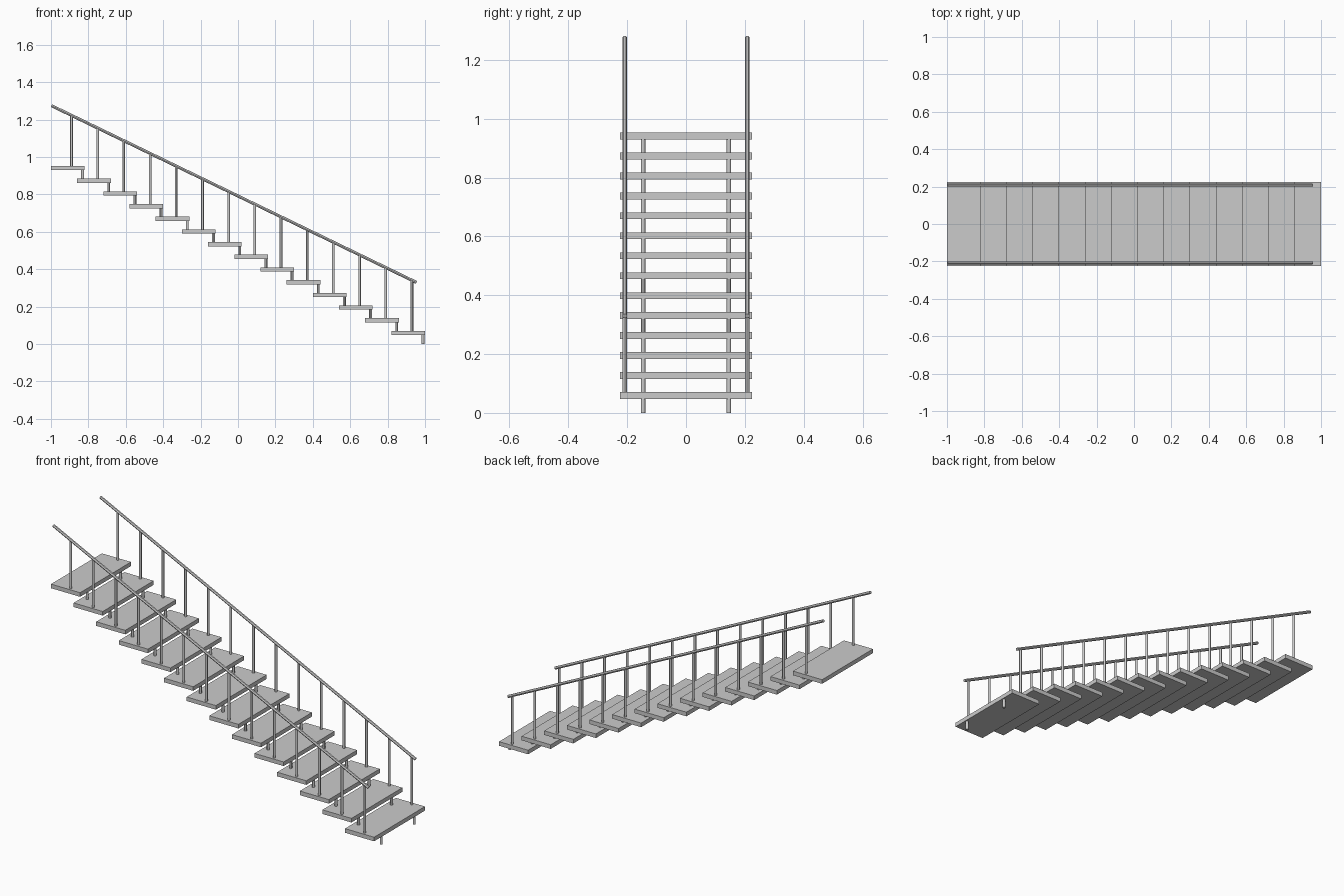
import bpy
from mathutils import Vector

if "Cube" in bpy.data.objects:
    bpy.data.objects.remove(bpy.data.objects["Cube"])

STEPS = 14
RUN, RISE = 0.14, 0.0678
TREAD_T = 0.023
FIRST_TOP = 0.071
SLOPE = -RISE / RUN


def rod(name, a, b, radius, sides=12):
    a, b = Vector(a), Vector(b)
    d = b - a
    bpy.ops.mesh.primitive_cylinder_add(vertices=sides, radius=radius, depth=d.length,
                                        location=(a + b) / 2)
    ob = bpy.context.object
    ob.rotation_euler = d.to_track_quat('Z', 'Y').to_euler()
    ob.name = name
    bpy.ops.object.shade_smooth_by_angle()
    return ob


def rail_z(x):
    return 1.276 + SLOPE * (x + 1)


for i in range(STEPS):
    top = FIRST_TOP + i * RISE
    under = top - TREAD_T
    cx = 0.91 - i * RUN

    # Tread board
    bpy.ops.mesh.primitive_cube_add(size=1, location=(cx, 0, top - TREAD_T / 2))
    tread = bpy.context.object
    tread.name = f"tread_{i + 1}"
    tread.scale = (0.18, 0.45, TREAD_T)

    for side, label in ((-1, "front"), (1, "back")):
        # Short support under the nose of the tread
        base = max(0.0, top - RISE) if i else 0.0
        rod(f"{label}_support_{i + 1}", (cx + 0.079, side * 0.146, base),
            (cx + 0.079, side * 0.146, under), 0.0075)
        # Baluster up to the handrail
        bx = cx + 0.02
        rod(f"{label}_baluster_{i + 1}", (bx, side * 0.208, top),
            (bx, side * 0.208, rail_z(bx)), 0.007)

# Sloping handrails
for side, label in ((-1, "front"), (1, "back")):
    rod(f"{label}_handrail", (-0.997, side * 0.208, rail_z(-0.997)),
        (0.954, side * 0.208, rail_z(0.954)), 0.008)
